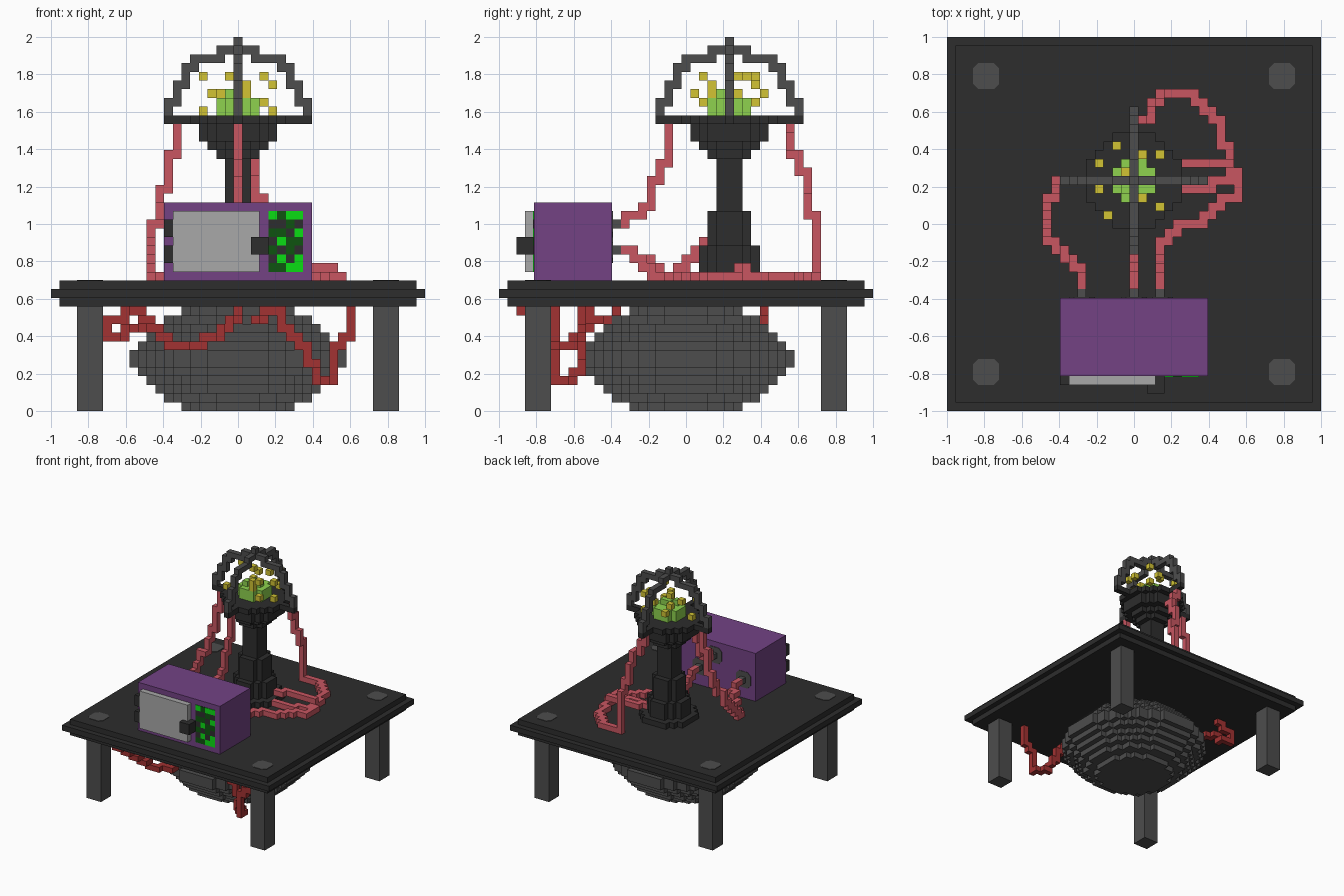
import bpy, bmesh, math
from mathutils import Vector

if "Cube" in bpy.data.objects:
    bpy.data.objects.remove(bpy.data.objects["Cube"])

V = 2 / 43  # voxel size; cell (i, j, k) is centred on (i, j, k + .5) * V


def material(name, rgb):
    m = bpy.data.materials.new(name)
    lin = [(c / 255 / 12.92 if c < 11 else ((c / 255 + .055) / 1.055) ** 2.4) for c in rgb]
    m.diffuse_color = (*lin, 1)
    m.use_nodes = True
    m.node_tree.nodes["Principled BSDF"].inputs["Base Color"].default_value = m.diffuse_color
    return m


DARK = material("dark_iron", (45, 45, 45))
GREY = material("grey_metal", (77, 77, 77))
PURPLE = material("purple_case", (115, 66, 132))
SILVER = material("silver_door", (168, 168, 168))
PINK = material("pink_red_pipe", (200, 86, 97))
RED = material("dark_red_pipe", (162, 50, 50))
LIME = material("lime_crystal", (142, 210, 78))
YELLOW = material("yellow_spark", (210, 196, 52))
BRIGHT = material("bright_green_light", (10, 222, 20))
DGREEN = material("dark_green_light", (14, 84, 16))


def finish(name, bm, mat):
    bmesh.ops.recalc_face_normals(bm, faces=bm.faces)
    me = bpy.data.meshes.new(name)
    bm.to_mesh(me)
    bm.free()
    me.materials.append(mat)
    ob = bpy.data.objects.new(name, me)
    bpy.context.collection.objects.link(ob)
    return ob


def add_box(bm, lo, hi):
    """Box between two corners given in voxel units."""
    vs = [bm.verts.new((x * V, y * V, z * V)) for x in (lo[0], hi[0])
          for y in (lo[1], hi[1]) for z in (lo[2], hi[2])]
    for f in ((0, 1, 3, 2), (4, 6, 7, 5), (0, 4, 5, 1), (2, 3, 7, 6), (0, 2, 6, 4), (1, 5, 7, 3)):
        bm.faces.new([vs[n] for n in f])


def boxes(name, mat, *ranges):
    """Each range is inclusive cells (i0, i1, j0, j1, k0, k1)."""
    bm = bmesh.new()
    for i0, i1, j0, j1, k0, k1 in ranges:
        add_box(bm, (i0 - .5, j0 - .5, k0), (i1 + .5, j1 + .5, k1 + 1))
    return finish(name, bm, mat)


def voxels(name, mat, cells):
    """Only the exposed faces of a set of cells."""
    cells = set(cells)
    bm = bmesh.new()
    for c in cells:
        mid = Vector((c[0], c[1], c[2] + .5))
        for a in range(3):
            for s in (-1, 1):
                nb = list(c)
                nb[a] += s
                if tuple(nb) in cells:
                    continue
                n, u, w = Vector(), Vector(), Vector()
                n[a], u[(a + 1) % 3], w[(a + 2) % 3] = s * .5, .5, .5 * s
                bm.faces.new([bm.verts.new((mid + n + p * u + q * w) * V)
                              for p, q in ((-1, -1), (1, -1), (1, 1), (-1, 1))])
    me_ob = None
    me = bpy.data.meshes.new(name)
    bm.to_mesh(me)
    bm.free()
    me.materials.append(mat)
    me_ob = bpy.data.objects.new(name, me)
    bpy.context.collection.objects.link(me_ob)
    return me_ob


def disc(r, k, cj=0):
    n = int(r)
    return [(i, j + cj, k) for i in range(-n, n + 1) for j in range(-n, n + 1)
            if i * i + j * j <= r * r]


def path(*pts):
    """Face-connected staircase of cells through the way points."""
    out = [pts[0]]
    for a, b in zip(pts, pts[1:]):
        cur, d = list(a), [abs(q - p) for p, q in zip(a, b)]
        while cur != list(b):
            ax = max((n for n in range(3) if cur[n] != b[n]),
                     key=lambda n: (abs(b[n] - cur[n]) - .5) / d[n])
            cur[ax] += 1 if b[ax] > cur[ax] else -1
            out.append(tuple(cur))
    return out


def octagon_plate(name, mat, centre, normal_axis):
    """Thin rounded square, three voxels wide."""
    o, c = 1.5 * V, .9 * V
    bm = bmesh.new()
    top = []
    for p, q in ((o, -c), (o, c), (c, o), (-c, o), (-o, c), (-o, -c), (-c, -o), (c, -o)):
        top.append(bm.verts.new(Vector(centre) * V
                                + (Vector((p, q, 0)) if normal_axis == 2 else Vector((p, 0, q)))))
    f = bm.faces.new(top)
    g = bmesh.ops.extrude_face_region(bm, geom=[f])
    step = Vector((0, 0, .004)) if normal_axis == 2 else Vector((0, .004, 0))
    bmesh.ops.translate(bm, vec=step, verts=[v for v in g['geom'] if isinstance(v, bmesh.types.BMVert)])
    return finish(name, bm, mat)


# Table top with a wider middle layer, and four legs with caps
boxes("table_top", DARK, (-20, 20, -20, 20, 12, 12), (-21, 21, -21, 21, 13, 13), (-20, 20, -20, 20, 14, 14))
for sx in (-1, 1):
    for sy in (-1, 1):
        x, y = 17 * sx, 17 * sy
        boxes("table_leg", GREY, (x - 1, x + 1, y - 1, y + 1, 0, 11))
        octagon_plate("leg_cap", GREY, (x, y, 15), 2)

# Rounded tank under the table
radii = [6.5, 8.5, 9.5, 10.5, 11.5, 12.5]
voxels("under_tank", GREY, [c for k, r in enumerate(radii + radii[::-1]) for c in disc(r, k)])

# Column, bowl and cross-shaped rim
CJ = 5
profile = [(15, 15, 4.5), (16, 18, 3.5), (19, 22, 2.5), (23, 28, 1.5), (29, 29, 2.5),
           (30, 30, 3.5), (31, 32, 4.5), (33, 33, 5.5)]
column = [c for k0, k1, r in profile for k in range(k0, k1 + 1) for c in disc(r, k, CJ)]
column += [(i, CJ, 33) for i in range(-8, 9)] + [(0, CJ + i, 33) for i in range(-8, 9)]
voxels("column_and_rim", DARK, column)

# Two crossed arches of the cage
arc = path((8, 0, 34), (8, 0, 35), (7, 0, 36), (7, 0, 37), (6, 0, 38), (6, 0, 39), (5, 0, 40),
           (3, 0, 40), (2, 0, 41), (1, 0, 41), (0, 0, 41), (0, 0, 42))
voxels("cage_arches", GREY, [c for i, _, k in arc for s in (-1, 1)
                             for c in ((s * i, CJ, k), (0, CJ + s * i, k))])

# Glowing mound and sparks
voxels("crystal_mound", LIME, disc(2.5, 34, CJ) + disc(2.3, 35, CJ) + [(1, 5, 36), (-1, 4, 36), (0, 5, 36)])
voxels("sparks", YELLOW, [(-4, 7, 38), (-1, 6, 38), (3, 8, 38), (-2, 9, 36), (1, 8, 37), (-4, 4, 34),
                          (1, 3, 37), (3, 2, 38), (3, 2, 35), (-3, 1, 36), (3, 8, 35), (4, 5, 34),
                          (4, 5, 37), (-1, 6, 36), (1, 3, 36)])

# Purple machine with door, hinges and handle
boxes("machine_case", PURPLE, (-8, 8, -17, -9, 15, 23))
boxes("machine_door", SILVER, (-7, 2, -18, -18, 16, 22))
boxes("door_hinges", DARK, (-8, -8, -18, -18, 17, 18), (-8, -8, -18, -18, 20, 21))
boxes("door_handle", DARK, (2, 3, -19, -19, 18, 19), (3, 3, -18, -18, 18, 19))

# Light panel: thin plates in three colours, rows from the top
rows = ("Gg#G", "##g#", "g##g", "#Gg#", "g##g", "#G#G", "g#gG")
rows = ("GgGG", "##g#", "gg#G", "#Ggg", "g#g#", "#G#G", "ggGG")
for key, name, mat in (("#", "panel_base", DARK), ("g", "dim_lights", DGREEN), ("G", "bright_lights", BRIGHT)):
    bm = bmesh.new()
    for r, row in enumerate(rows):
        for c, ch in enumerate(row):
            if ch == key:
                add_box(bm, (3.5 + c, -17.6, 22 - r), (4.5 + c, -17.5, 23 - r))
    finish(name, bm, mat)

# Sockets on the back of the machine
for i, k in ((-6, 18), (0, 21), (3, 18)):
    boxes("pipe_socket", GREY, (i, i, -8, -8, k, k))
    octagon_plate("socket_plate", GREY, (i, -8.5, k + .5), 1)

# Pipes above the table
voxels("front_pipe", PINK, path((0, -7, 21), (0, -7, 22), (0, -6, 22), (0, -5, 23), (0, -4, 24),
                                (0, -4, 26), (0, -3, 27), (0, -3, 28), (0, -2, 29), (0, -2, 32)))
voxels("left_pipe", PINK, path((-6, -7, 18), (-6, -5, 17), (-7, -4, 16), (-8, -3, 15), (-10, -2, 15),
                               (-10, -1, 15), (-10, 0, 17), (-10, 1, 18), (-10, 3, 20), (-9, 4, 22),
                               (-9, 5, 25), (-8, 5, 26), (-8, 5, 29), (-7, 5, 30), (-7, 5, 32)))
voxels("right_pipe", PINK, path((3, -7, 18), (3, -5, 17), (3, -4, 15), (3, -2, 15), (5, 0, 15), (8, 0, 15),
                                (9, 2, 15), (11, 3, 15), (12, 4, 15), (12, 6, 15), (11, 7, 16),
                                (6, 7, 16), (5, 6, 16), (4, 6, 16)))
voxels("back_pipe", PINK, path((0, 12, 32), (1, 12, 30), (2, 13, 28), (2, 14, 25), (3, 14, 23), (3, 15, 21),
                               (3, 15, 15), (6, 15, 15), (8, 13, 15), (10, 11, 15), (10, 9, 15),
                               (11, 8, 15), (11, 5, 15), (7, 4, 15), (5, 4, 15)))

# Pipes between the table and the tank
voxels("under_pipe_front", RED, path((-12, -19, 11), (-11, -18, 10), (-9, -16, 8), (-7, -15, 7), (-5, -14, 7),
                                     (-3, -12, 8), (-1, -11, 10), (0, -9, 10), (0, -8, 11)))
voxels("under_pipe_right", RED, path((4, -12, 11), (5, -12, 10), (6, -12, 8), (8, -12, 6), (9, -12, 4),
                                     (9, -13, 3), (10, -14, 3), (11, -15, 4), (11, -15, 6), (12, -15, 8),
                                     (13, -15, 9), (13, -15, 11)))
voxels("under_pipe_right_feed", RED, path((4, -12, 11), (3, -11, 10), (2, -9, 10)))
voxels("under_pipe_left", RED, path((-12, 9, 11), (-13, 9, 10), (-15, 9, 10), (-15, 9, 8), (-14, 9, 8),
                                    (-13, 8, 9), (-10, 6, 9), (-8, 5, 9)))
